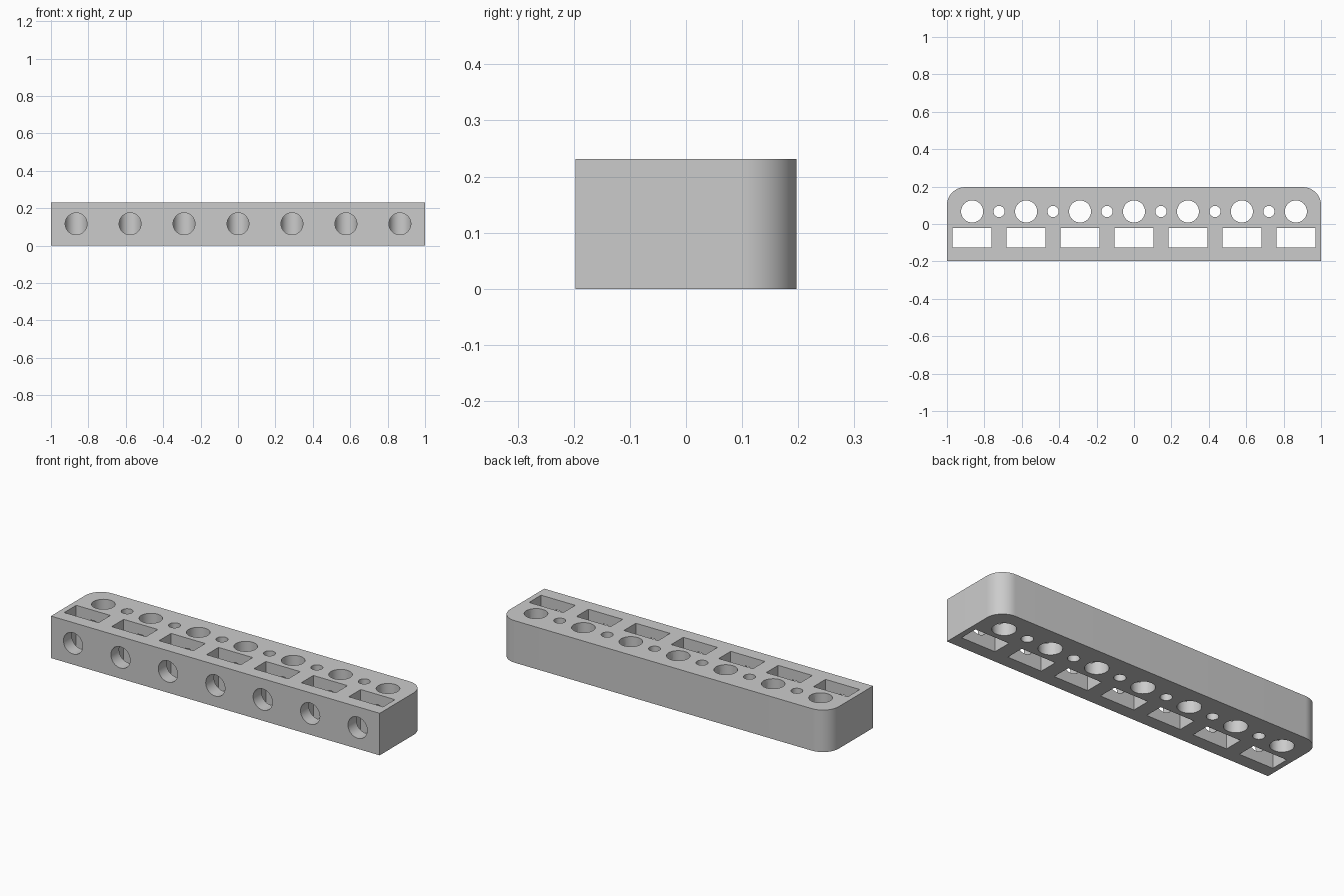
import bpy
import bmesh
from math import radians, pi, cos, sin
from mathutils import Matrix, Vector

if "Cube" in bpy.data.objects:
    bpy.data.objects.remove(bpy.data.objects["Cube"], do_unlink=True)

HALF_Y, HEIGHT, CORNER = 0.197, 0.231, 0.097
PITCH, HOLE_Y, HOLE_R, PIN_R = 0.2885, 0.067, 0.059, 0.03
SLOT_W, SLOT_FRONT, SLOT_BACK = 0.208, -0.125, -0.021

grey = bpy.data.materials.new("plain grey")
grey.use_nodes = True
colour = (0.6, 0.6, 0.6, 1)
grey.diffuse_color = colour
grey.node_tree.nodes["Principled BSDF"].inputs["Base Color"].default_value = colour


def make_object(name, bm):
    bmesh.ops.recalc_face_normals(bm, faces=bm.faces)
    mesh = bpy.data.meshes.new(name)
    bm.to_mesh(mesh)
    bm.free()
    mesh.materials.append(grey)
    obj = bpy.data.objects.new(name, mesh)
    bpy.context.collection.objects.link(obj)
    return obj


def add_cylinder(bm, centre, radius, depth, turn=Matrix()):
    bmesh.ops.create_cone(bm, cap_ends=True, segments=48, radius1=radius, radius2=radius,
                          depth=depth, matrix=Matrix.Translation(centre) @ turn)


# Bar: square front corners, rounded back corners
bm = bmesh.new()
outline = [(-1, -HALF_Y), (1, -HALF_Y)]
for cx, start in ((1 - CORNER, 0), (CORNER - 1, pi / 2)):
    for i in range(17):
        a = start + i * pi / 32
        outline.append((cx + CORNER * cos(a), HALF_Y - CORNER + CORNER * sin(a)))
base = bm.faces.new([bm.verts.new((x, y, 0)) for x, y in outline])
top = bmesh.ops.extrude_face_region(bm, geom=[base])["geom"]
bmesh.ops.translate(bm, vec=(0, 0, HEIGHT), verts=[v for v in top if isinstance(v, bmesh.types.BMVert)])
bar = make_object("holder_bar", bm)

# Cutters: rectangular slots, upright holes with pin holes between, front bores
slots, uprights, bores = bmesh.new(), bmesh.new(), bmesh.new()
mid = HEIGHT / 2
bore_front = -HALF_Y - 0.1
lay_down = Matrix.Rotation(radians(90), 4, "X")
for i in range(-3, 4):
    x = i * PITCH
    size = Matrix.Diagonal((SLOT_W, SLOT_BACK - SLOT_FRONT, HEIGHT * 2, 1))
    place = Matrix.Translation((x, (SLOT_FRONT + SLOT_BACK) / 2, mid))
    bmesh.ops.create_cube(slots, size=1, matrix=place @ size)
    add_cylinder(uprights, Vector((x, HOLE_Y, mid)), HOLE_R, HEIGHT * 2)
    if i < 3:
        add_cylinder(uprights, Vector((x + PITCH / 2, HOLE_Y, mid)), PIN_R, HEIGHT * 2)
    add_cylinder(bores, Vector((x, (bore_front + HOLE_Y) / 2, mid + 0.001)), HOLE_R - 0.0005,
                 HOLE_Y - bore_front, lay_down)

cutters = [make_object("slot_cutter", slots), make_object("upright_hole_cutter", uprights),
           make_object("front_bore_cutter", bores)]
for cutter in cutters:
    cutter.hide_render = True
    cut = bar.modifiers.new(cutter.name, "BOOLEAN")
    cut.operation = "DIFFERENCE"
    cut.solver = "EXACT"
    cut.object = cutter

# Apply the cuts and smooth the curved walls
bpy.ops.object.select_all(action="DESELECT")
bar.select_set(True)
bpy.context.view_layer.objects.active = bar
for cutter in cutters:
    bpy.ops.object.modifier_apply(modifier=cutter.name)
    bpy.data.objects.remove(cutter, do_unlink=True)
bpy.ops.object.shade_smooth_by_angle(angle=radians(30))
